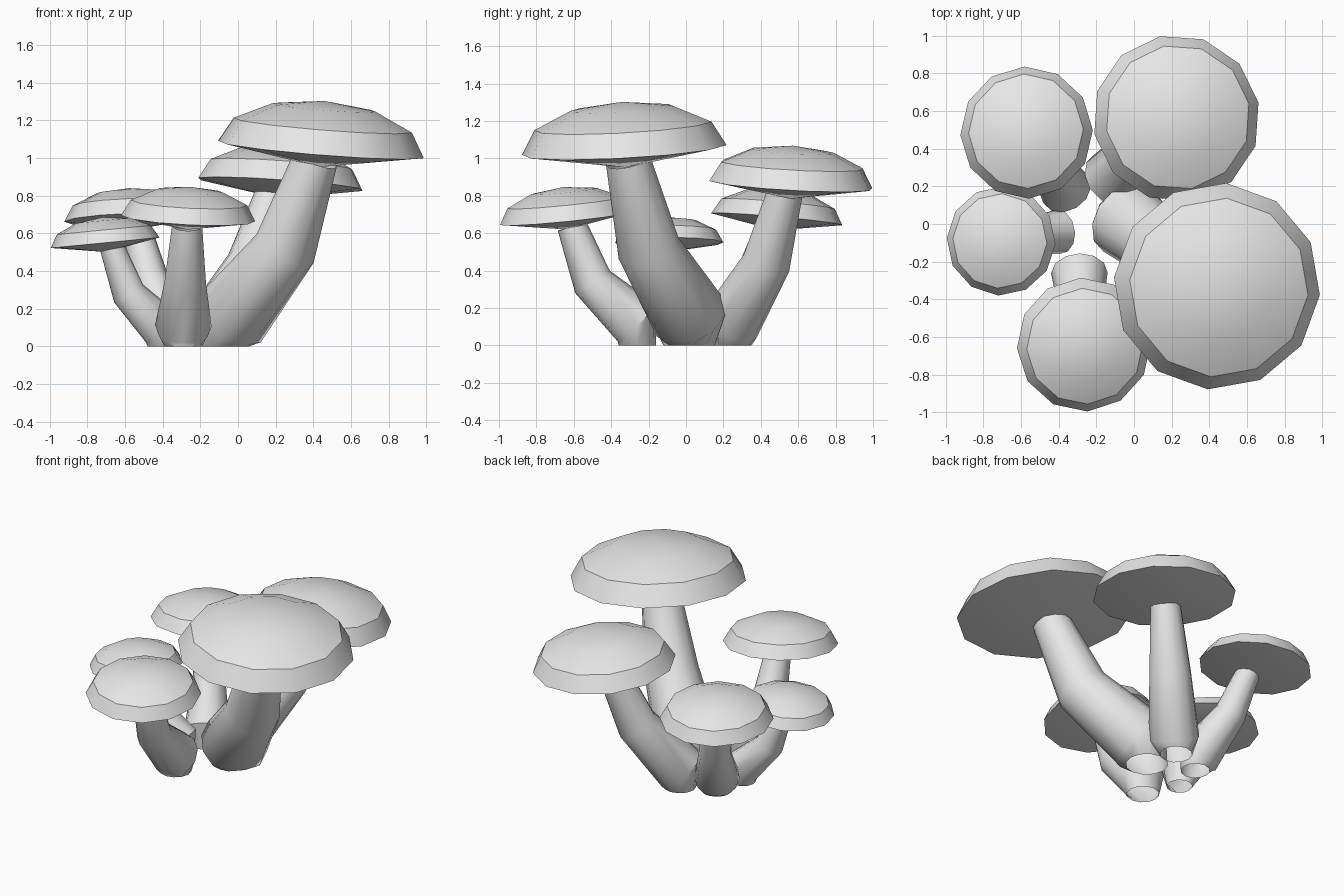
import bpy, bmesh
from math import sin, cos, pi, radians
from mathutils import Vector, Matrix

cube = bpy.data.objects.get("Cube")
if cube:
    bpy.data.objects.remove(cube, do_unlink=True)

SIDES = 12

grey = bpy.data.materials.new("pale_grey")
grey.use_nodes = True
colour = (0.8, 0.8, 0.8, 1)
grey.diffuse_color = colour
grey.node_tree.nodes["Principled BSDF"].inputs["Base Color"].default_value = colour


def ring(bm, centre, radius, normal, phase=0.0, floor=None):
    """Add a circle of vertices that faces along the normal."""
    turn = Vector((0, 0, 1)).rotation_difference(Vector(normal))
    verts = []
    for i in range(SIDES):
        a = phase + 2 * pi * i / SIDES
        p = Vector(centre) + turn @ Vector((radius * cos(a), radius * sin(a), 0))
        if floor is not None:
            p.z = max(p.z, floor)
        verts.append(bm.verts.new(p))
    return verts


def bridge(bm, low, high):
    for i in range(SIDES):
        j = (i + 1) % SIDES
        bm.faces.new((low[i], low[j], high[j], high[i]))


def fan(bm, verts, tip, up):
    apex = bm.verts.new(tip)
    for i in range(SIDES):
        a, b = verts[i], verts[(i + 1) % SIDES]
        bm.faces.new((a, b, apex) if up else (b, a, apex))


def finish(bm, name):
    mesh = bpy.data.meshes.new(name)
    bm.to_mesh(mesh)
    bm.free()
    mesh.materials.append(grey)
    obj = bpy.data.objects.new(name, mesh)
    bpy.context.collection.objects.link(obj)
    bpy.ops.object.select_all(action="DESELECT")
    obj.select_set(True)
    bpy.context.view_layer.objects.active = obj
    bpy.ops.object.shade_smooth_by_angle(angle=radians(35))


def make_cap(name, centre, radius, slope, phase):
    """Tilted dome with a shallow cone underneath."""
    bm = bmesh.new()
    normal = Vector((-slope[0], -slope[1], 1)).normalized()
    centre = Vector(centre)
    height = 0.47 * radius
    rims = []
    for step in range(3):
        a = step * pi / 6
        rims.append(ring(bm, centre + normal * height * sin(a),
                         radius * cos(a), normal, radians(phase)))
    for low, high in zip(rims, rims[1:]):
        bridge(bm, low, high)
    fan(bm, rims[-1], centre + normal * height, True)
    fan(bm, rims[0], centre - normal * radius * 0.17, False)
    finish(bm, name)


def make_stem(name, foot, path, radii):
    """Bent, tapering tube that is open at both ends."""
    bm = bmesh.new()
    base, middle, top = (Vector(p) for p in path)
    lower = (middle - base).normalized()
    upper = (top - middle).normalized()
    rings = [ring(bm, (foot[0], foot[1], 0), radii[0], (0, 0, 1)),
             ring(bm, base, radii[1], lower, floor=0.02),
             ring(bm, middle, radii[2], lower + upper),
             ring(bm, top, radii[3], upper)]
    for low, high in zip(rings, rings[1:]):
        bridge(bm, low, high)
    finish(bm, name)


# Caps: centre, radius, slope in x and y, rotation
make_cap("large_front_cap", (0.44, -0.33, 1.045), 0.55, (-0.08, 0.055), -5)
make_cap("large_back_cap", (0.225, 0.56, 0.86), 0.445, (-0.07, -0.057), 11)
make_cap("back_right_cap", (-0.57, 0.485, 0.675), 0.352, (0.04, -0.09), 2)
make_cap("small_right_cap", (-0.705, -0.09, 0.55), 0.29, (0.097, 0.0), -3)
make_cap("front_cap", (-0.265, -0.64, 0.68), 0.357, (-0.05, 0.10), 3)

# Stems: foot, bent path, radii from the ground up
make_stem("large_front_stem", (-0.07, 0.04),
          ((-0.05, 0.03, 0.14), (0.25, -0.20, 0.52), (0.41, -0.31, 0.99)),
          (0.13, 0.21, 0.17, 0.12))
make_stem("large_back_stem", (-0.13, 0.25),
          ((-0.12, 0.24, 0.12), (0.07, 0.43, 0.44), (0.19, 0.53, 0.82)),
          (0.10, 0.16, 0.13, 0.095))
make_stem("back_right_stem", (-0.35, 0.17),
          ((-0.36, 0.18, 0.10), (-0.47, 0.36, 0.36), (-0.54, 0.45, 0.64)),
          (0.09, 0.14, 0.10, 0.075))
make_stem("small_right_stem", (-0.40, -0.04),
          ((-0.40, -0.04, 0.09), (-0.58, -0.07, 0.28), (-0.67, -0.09, 0.53)),
          (0.08, 0.12, 0.09, 0.065))
make_stem("front_stem", (-0.29, -0.26),
          ((-0.29, -0.26, 0.11), (-0.28, -0.50, 0.34), (-0.27, -0.61, 0.64)),
          (0.10, 0.15, 0.11, 0.08))
